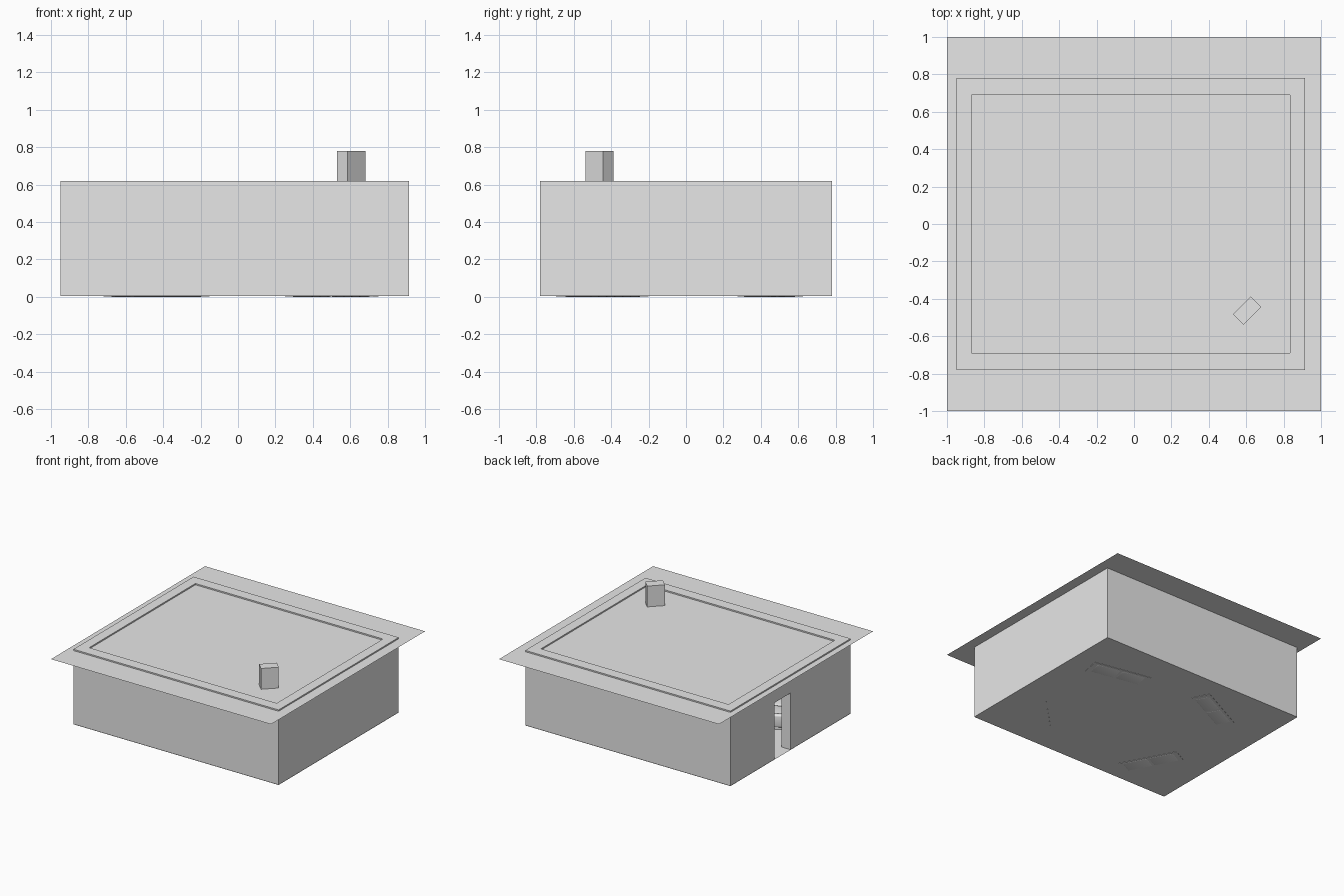
import bpy, bmesh, math
from mathutils import Matrix, Vector

if "Cube" in bpy.data.objects:
    bpy.data.objects.remove(bpy.data.objects["Cube"])

grey = bpy.data.materials.new("plain_grey")
grey.diffuse_color = (0.8, 0.8, 0.8, 1)
grey.use_nodes = True
grey.node_tree.nodes["Principled BSDF"].inputs["Base Color"].default_value = grey.diffuse_color


def finish(name, bm, frame=Matrix()):
    """Turn a bmesh into a named object standing in the given frame."""
    bmesh.ops.transform(bm, matrix=frame, verts=bm.verts)
    bmesh.ops.recalc_face_normals(bm, faces=bm.faces)
    me = bpy.data.meshes.new(name)
    bm.to_mesh(me)
    bm.free()
    me.materials.append(grey)
    ob = bpy.data.objects.new(name, me)
    bpy.context.collection.objects.link(ob)
    return ob


def box(name, lo, hi, frame=Matrix(), taper=None, rounding=0.0):
    """Box between two corners; taper = (x, y) half sizes of the top."""
    lo, hi = Vector(lo), Vector(hi)
    bm = bmesh.new()
    bmesh.ops.create_cube(bm, size=1)
    for v in bm.verts:
        v.co = Vector(lo[i] + (v.co[i] + 0.5) * (hi[i] - lo[i]) for i in range(3))
        if taper and v.co.z > lo.z + 1e-5:
            v.co.x = math.copysign(taper[0], v.co.x)
            v.co.y = math.copysign(taper[1], v.co.y)
    if rounding:
        bmesh.ops.bevel(bm, geom=bm.edges[:], offset=rounding, segments=3,
                        profile=0.5, affect='EDGES')
        for f in bm.faces:
            f.smooth = True
    return finish(name, bm, frame)


def cut(target, cutter):
    mod = target.modifiers.new("cut", 'BOOLEAN')
    mod.operation, mod.object, mod.solver = 'DIFFERENCE', cutter, 'EXACT'
    cutter.hide_render = True
    cutter.hide_viewport = True
    cutter.display_type = 'WIRE'


def place(x, y, degrees):
    return Matrix.Translation((x, y, 0)) @ Matrix.Rotation(math.radians(degrees), 4, 'Z')


def sheet(name, lo, hi, z):
    bm = bmesh.new()
    bm.faces.new([bm.verts.new((x, y, z)) for x, y in
                  ((lo[0], lo[1]), (hi[0], lo[1]), (hi[0], hi[1]), (lo[0], hi[1]))])
    return finish(name, bm)


# Shell: floor, walls with a doorway on the left, thin overhanging roof sheet
sheet("floor", (-0.95, -0.78), (0.915, 0.78), 0.003)
walls = box("walls", (-0.95, -0.78, 0.005), (0.915, 0.78, 0.62))
cut(walls, box("room_cutter", (-0.87, -0.69, -0.1), (0.835, 0.69, 0.8)))
cut(walls, box("door_cutter", (-1.05, 0.0, -0.1), (-0.8, 0.21, 0.47)))
sheet("roof", (-1, -1), (1, 1), 0.609)


# Sofas: open-bottomed base, two seat cushions, back and arms
def sofa(tag, frame):
    box(f"sofa_base_{tag}", (-0.24, -0.075, 0.001), (0.24, 0.075, 0.05), frame)
    box(f"sofa_back_{tag}", (-0.24, -0.095, 0.03), (0.24, -0.04, 0.17), frame, rounding=0.015)
    for side, s in (("left", -1), ("right", 1)):
        xs = sorted((0.002 * s, 0.21 * s))
        box(f"seat_cushion_{side}_{tag}", (xs[0], -0.06, 0.0), (xs[1], 0.068, 0.09),
            frame, rounding=0.012)
        xs = sorted((0.205 * s, 0.25 * s))
        box(f"sofa_arm_{side}_{tag}", (xs[0], -0.085, 0.02), (xs[1], 0.08, 0.125),
            frame, rounding=0.015)


sofa("right", place(0.50, 0.41, 169))
sofa("back", place(-0.40, 0.45, 207))
sofa("left", place(-0.54, -0.447, -62))

# Corner fireplace with tapering hood and a chimney through the roof
hearth = place(0.605, -0.4625, 45)
body = box("fireplace", (-0.17, -0.1, 0.005), (0.17, 0.08, 0.28), hearth)
cut(body, box("fire_opening_cutter", (-0.1, -0.05, 0.04), (0.1, 0.2, 0.2), hearth))
box("mantel", (-0.185, -0.1, 0.28), (0.185, 0.1, 0.3), hearth)
box("chimney_hood", (-0.15, -0.09, 0.3), (0.15, 0.09, 0.45), hearth, taper=(0.067, 0.04))
box("chimney", (-0.067, -0.04, 0.45), (0.067, 0.04, 0.78), hearth)

# Row of low stones along the hearth
for i in range(7):
    bm = bmesh.new()
    bmesh.ops.create_icosphere(bm, subdivisions=1, radius=0.024)
    x = -0.18 + 0.06 * i
    finish(f"hearth_stone_{i + 1}", bm,
           hearth @ Matrix.Translation((x, 0.115, 0.0245)))
